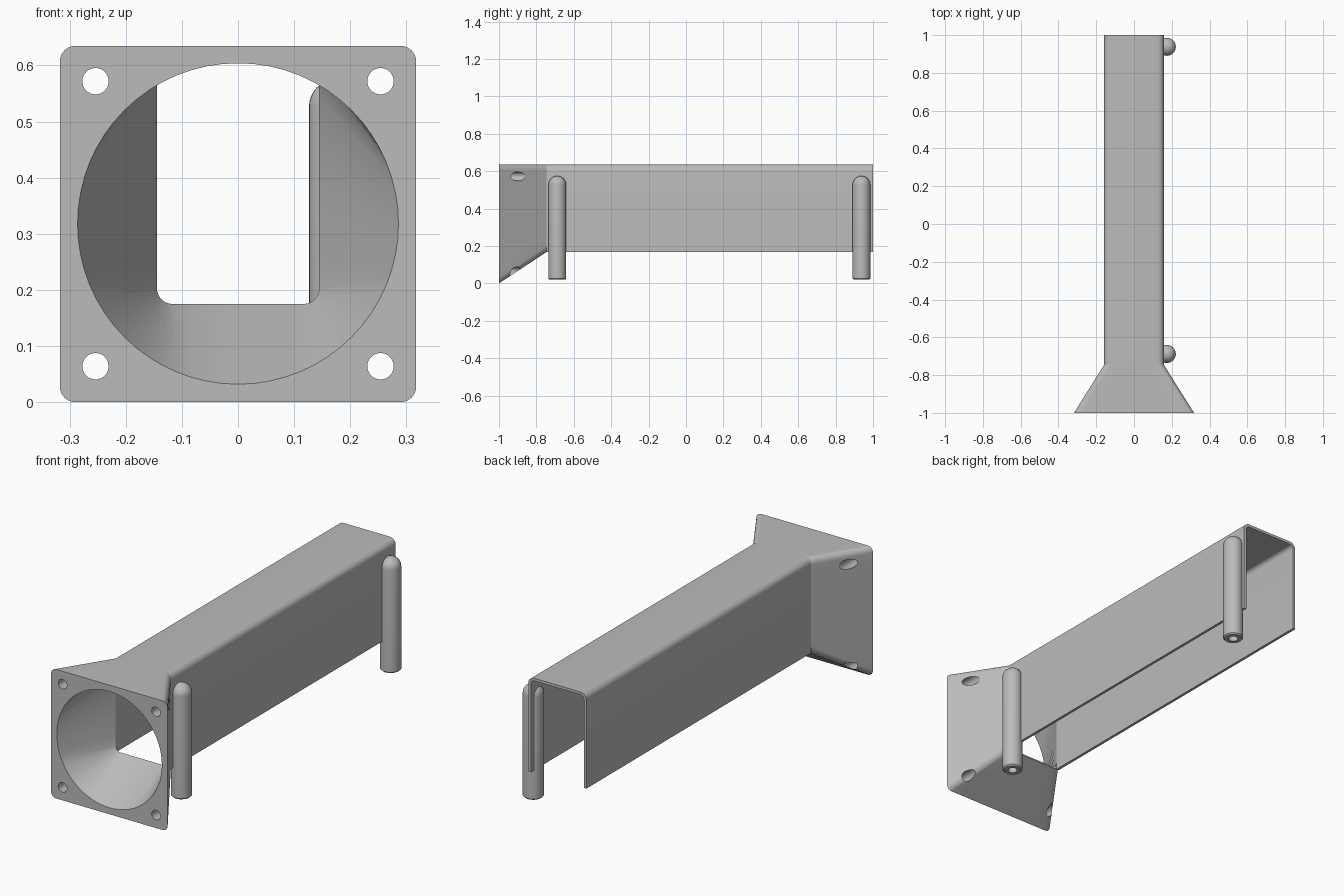
import bpy
import bmesh
from math import pi, sin, cos, radians
from mathutils import Matrix, Vector

cube = bpy.data.objects.get("Cube")
if cube:
    bpy.data.objects.remove(cube, do_unlink=True)

GREY = (0.5, 0.5, 0.5, 1)
plastic = bpy.data.materials.new("grey plastic")
plastic.use_nodes = True
plastic.diffuse_color = GREY
plastic.node_tree.nodes["Principled BSDF"].inputs["Base Color"].default_value = GREY

FRONT, NECK, BACK = -1.0, -0.745, 1.0
TOP, BOTTOM = 0.635, 0.168
HALF, WALL = 0.158, 0.0135
MID = 0.318
SEG = 8


def make(name, bm):
    bmesh.ops.recalc_face_normals(bm, faces=bm.faces)
    mesh = bpy.data.meshes.new(name)
    bm.to_mesh(mesh)
    bm.free()
    obj = bpy.data.objects.new(name, mesh)
    bpy.context.collection.objects.link(obj)
    mesh.materials.append(plastic)
    return obj


def activate(obj):
    bpy.ops.object.select_all(action='DESELECT')
    obj.select_set(True)
    bpy.context.view_layer.objects.active = obj


def smooth(obj):
    activate(obj)
    bpy.ops.object.shade_smooth_by_angle(angle=radians(30))


def rounded_rect(half, low, high, r, y):
    """Ring of points: each corner arc is followed by a divided straight side."""
    centres = [(half - r, high - r), (r - half, high - r),
               (r - half, low + r), (half - r, low + r)]
    arcs = []
    for k, (cx, cz) in enumerate(centres):
        angles = [k * pi / 2 + pi / 2 * i / SEG for i in range(SEG + 1)]
        arcs.append([Vector((cx + r * cos(a), y, cz + r * sin(a))) for a in angles])
    ring = []
    for k, arc in enumerate(arcs):
        nxt = arcs[(k + 1) % 4][0]
        ring += arc + [arc[-1].lerp(nxt, i / SEG) for i in range(1, SEG)]
    return ring


def circle(r, y):
    """Ring matching the rounded rectangle point for point."""
    n = 8 * SEG
    start = pi / 4 - pi * SEG / n
    return [Vector((r * cos(start + 2 * pi * i / n), y,
                    MID + r * sin(start + 2 * pi * i / n))) for i in range(n)]


# Funnel: square flange outside, round mouth inside, both narrowing to the neck
bm = bmesh.new()
loops = [rounded_rect(0.3175, 0.0, TOP, 0.028, FRONT),
         rounded_rect(HALF, BOTTOM, TOP, 0.032, NECK),
         rounded_rect(HALF - WALL, 0.175, TOP - WALL, 0.028, NECK),
         circle(0.286, FRONT)]
rings = [[bm.verts.new(p) for p in loop] for loop in loops]
count = len(rings[0])
for a, b in zip(rings, rings[1:] + rings[:1]):
    for i in range(count):
        j = (i + 1) % count
        bm.faces.new((a[i], a[j], b[j], b[i]))
funnel = make("fan_funnel", bm)

# Four screw holes through the flange corners
bm = bmesh.new()
for x in (-0.254, 0.254):
    for z in (0.064, 0.572):
        place = Matrix.Translation((x, -0.9, z)) @ Matrix.Rotation(pi / 2, 4, 'X')
        bmesh.ops.create_cone(bm, cap_ends=True, segments=32, radius1=0.0235,
                              radius2=0.0235, depth=0.5, matrix=place)
cutter = make("screw_hole_cutter", bm)
cutter.hide_render = True
holes = funnel.modifiers.new("screw holes", 'BOOLEAN')
holes.operation = 'DIFFERENCE'
holes.solver = 'EXACT'
holes.object = cutter
activate(funnel)
bpy.ops.object.modifier_apply(modifier=holes.name)
bpy.data.objects.remove(cutter, do_unlink=True)
smooth(funnel)


# Duct: an upside-down channel, open below and at the back
def arch(half, top, r):
    side = [(half, BOTTOM)]
    for i in range(SEG + 1):
        a = pi / 2 * i / SEG
        side.append((half - r + r * cos(a), top - r + r * sin(a)))
    return side + [(-x, z) for x, z in reversed(side)]


bm = bmesh.new()
section = arch(HALF, TOP, 0.032) + arch(HALF - WALL, TOP - WALL, 0.02)[::-1]
face = bm.faces.new([bm.verts.new((x, NECK, z)) for x, z in section])
swept = bmesh.ops.extrude_face_region(bm, geom=[face])
moved = [v for v in swept["geom"] if isinstance(v, bmesh.types.BMVert)]
bmesh.ops.translate(bm, verts=moved, vec=(0, BACK - NECK, 0))
smooth(make("duct_channel", bm))


# Mounting posts: domed top, chamfered foot and a blind screw hole
def post(name, y):
    r, foot, bore, depth = 0.0475, 0.02, 0.022, 0.2
    profile = [(0, foot + depth), (bore, foot + depth), (bore, foot),
               (r - 0.006, foot), (r, foot + 0.006)]
    for i in range(SEG + 1):
        a = pi / 2 * i / SEG
        profile.append((r * cos(a), 0.527 + r * sin(a)))
    bm = bmesh.new()
    verts = [bm.verts.new((x, 0, z)) for x, z in profile]
    edges = [bm.edges.new(pair) for pair in zip(verts, verts[1:])]
    bmesh.ops.spin(bm, geom=verts + edges, cent=(0, 0, 0), axis=(0, 0, 1),
                   angle=2 * pi, steps=32, use_duplicate=False)
    bmesh.ops.remove_doubles(bm, verts=bm.verts, dist=0.0001)
    obj = make(name, bm)
    obj.location = (0.174, y, 0)
    smooth(obj)


post("front_post", -0.688)
post("rear_post", 0.938)
